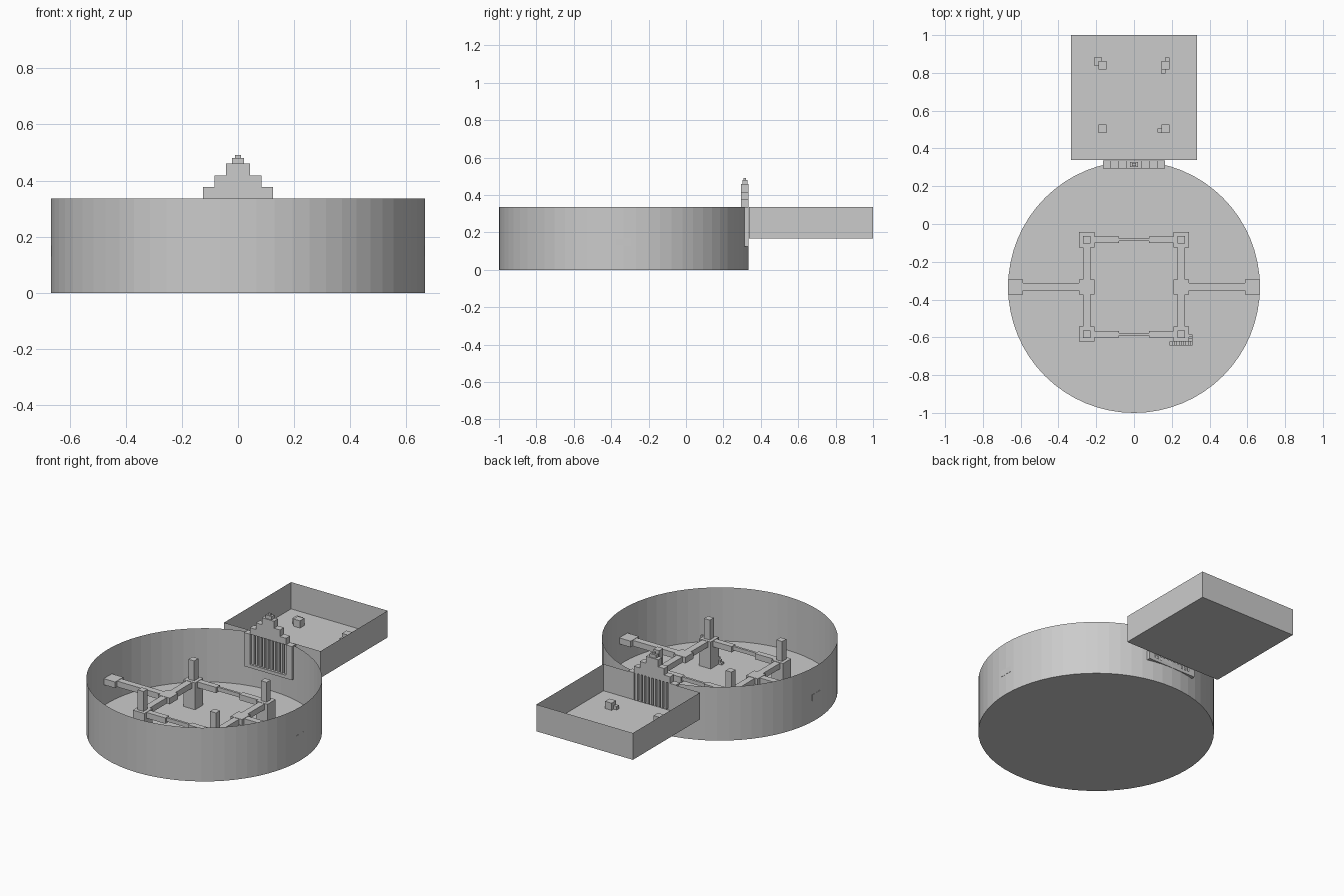
import bpy
import bmesh
from math import cos, sin, pi

cube = bpy.data.objects.get("Cube")
if cube:
    bpy.data.objects.remove(cube, do_unlink=True)

# Single stone colour
stone = bpy.data.materials.new("grey_stone")
stone.use_nodes = True
colour = (0.6, 0.6, 0.6, 1)
stone.diffuse_color = colour
stone.node_tree.nodes["Principled BSDF"].inputs["Base Color"].default_value = colour


def finish(name, bm):
    mesh = bpy.data.meshes.new(name)
    bm.to_mesh(mesh)
    bm.free()
    mesh.materials.append(stone)
    obj = bpy.data.objects.new(name, mesh)
    bpy.context.collection.objects.link(obj)
    return obj


def add_box(bm, x0, x1, y0, y1, z0, z1):
    ret = bmesh.ops.create_cube(bm, size=1)
    for v in ret["verts"]:
        v.co.x = x1 if v.co.x > 0 else x0
        v.co.y = y1 if v.co.y > 0 else y0
        v.co.z = z1 if v.co.z > 0 else z0


def boxes(name, items):
    bm = bmesh.new()
    for item in items:
        add_box(bm, *item)
    return finish(name, bm)


def block(x, y, hx, hy, z0, z1):
    return (x - hx, x + hx, y - hy, y + hy, z0, z1)


R = 2 / 3
CY = -1 / 3
TOP = 0.335
FLOOR = 0.168
SEG = 64
GATE = 0.132

# Round arena: floor disc and thin wall, open behind the gate
bm = bmesh.new()
rings = []
for z in (0, FLOOR, TOP):
    rings.append([bm.verts.new((R * cos(2 * pi * i / SEG), CY + R * sin(2 * pi * i / SEG), z))
                  for i in range(SEG)])
bm.faces.new(rings[0][::-1])
for row, (low, high) in enumerate(zip(rings, rings[1:])):
    for i in range(SEG):
        j = (i + 1) % SEG
        at_gate = low[i].co.y > 0.2 and max(abs(low[i].co.x), abs(low[j].co.x)) < GATE
        if not (row and at_gate):
            bm.faces.new((low[i], low[j], high[j], high[i]))
finish("arena_drum", bm)

# Square annex: open-topped thin box with a doorway
bm = bmesh.new()


def quad(*pts):
    bm.faces.new([bm.verts.new(p) for p in pts])


W = 1 / 3
F = 0.338
quad((-W, F, FLOOR), (-W, 1, FLOOR), (W, 1, FLOOR), (W, F, FLOOR))
quad((W, 1, FLOOR), (-W, 1, FLOOR), (-W, 1, TOP), (W, 1, TOP))
quad((W, F, FLOOR), (W, 1, FLOOR), (W, 1, TOP), (W, F, TOP))
quad((-W, 1, FLOOR), (-W, F, FLOOR), (-W, F, TOP), (-W, 1, TOP))
quad((-W, F, FLOOR), (-GATE, F, FLOOR), (-GATE, F, TOP), (-W, F, TOP))
quad((GATE, F, FLOOR), (W, F, FLOOR), (W, F, TOP), (GATE, F, TOP))
finish("annex_box", bm)

# Gate frame, stepped crest and portcullis bars
GY0, GY1 = 0.295, 0.335
frame = [(s - 0.02, s + 0.02, GY0, GY1, 0.125, TOP) for s in (-0.145, 0.145)]
frame.append((-0.125, 0.125, GY0, GY1, 0.125, 0.145))
boxes("gate_frame", frame)
crest = []
z = TOP
for half, top in ((0.125, 0.376), (0.083, 0.417), (0.042, 0.46)):
    crest.append((-half, half, GY0, GY1, z, top))
    z = top
crest.append((-0.021, 0.021, 0.302, 0.328, z, 0.481))
crest.append((-0.01, 0.01, 0.308, 0.322, 0.481, 0.491))
boxes("gate_crest", crest)
BARS = 10
boxes("portcullis_bars", [block(-0.1125 + i * 0.225 / (BARS - 1), 0.318, 0.007, 0.012, 0.145, TOP)
                          for i in range(BARS)])

# Corner towers: broad base with a slim pillar
bases, pillars = [], []
for x in (-0.25, 0.25):
    for y in (CY - 0.25, CY + 0.25):
        bases.append(block(x, y, 0.04, 0.04, 0, FLOOR))
        pillars.append(block(x, y, 0.02, 0.02, FLOOR, 0.292))
boxes("tower_bases", bases)
boxes("tower_pillars", pillars)

# Raised walkways, landings and narrow bridges
LOW = 0.13
walks, landings, bridges = [], [], []
for s in (-1, 1):
    x = 0.25 * s
    y = CY + 0.25 * s
    landings.append(block(x, CY, 0.04, 0.04, LOW, FLOOR))
    landings.append(block(0.627 * s, CY, 0.04, 0.04, LOW, FLOOR))
    walks.append(block(0.438 * s, CY, 0.149, 0.02, LOW, FLOOR - 0.002))
    for t in (-1, 1):
        walks.append(block(x, CY + 0.125 * t, 0.02, 0.085, LOW, FLOOR - 0.002))
        walks.append(block(0.145 * t, y, 0.065, 0.018, LOW, FLOOR - 0.002))
    bridges.append(block(0, y, 0.08, 0.007, LOW + 0.01, FLOOR - 0.004))
boxes("landings", landings)
boxes("walkways", walks)
boxes("narrow_bridges", bridges)

# Stair wrapping round one tower
stairs = []
STEPS = 10
for i in range(STEPS):
    x = 0.195 + i * 0.012
    z = 0.013 * (i + 1)
    stairs.append((x - 0.006, x + 0.006, -0.643, -0.622, max(0, z - 0.026), z))
for i in range(3):
    y = -0.622 + i * 0.012
    z = 0.013 * (STEPS + 1 + i)
    stairs.append((0.29, 0.309, y, y + 0.012, z - 0.026, z))
boxes("tower_stair", stairs)

# Stone blocks and rubble on the annex floor
boxes("annex_blocks", [block(x, y, 0.022, 0.022, FLOOR, 0.213)
                       for x in (-0.167, 0.167) for y in (0.505, 0.84)])
boxes("annex_rubble", [
    block(-0.19, 0.86, 0.021, 0.021, FLOOR, 0.205),
    block(0.176, 0.87, 0.011, 0.011, FLOOR, 0.19),
    block(0.155, 0.808, 0.011, 0.011, FLOOR, 0.19),
    block(0.135, 0.495, 0.011, 0.011, FLOOR, 0.19)])
